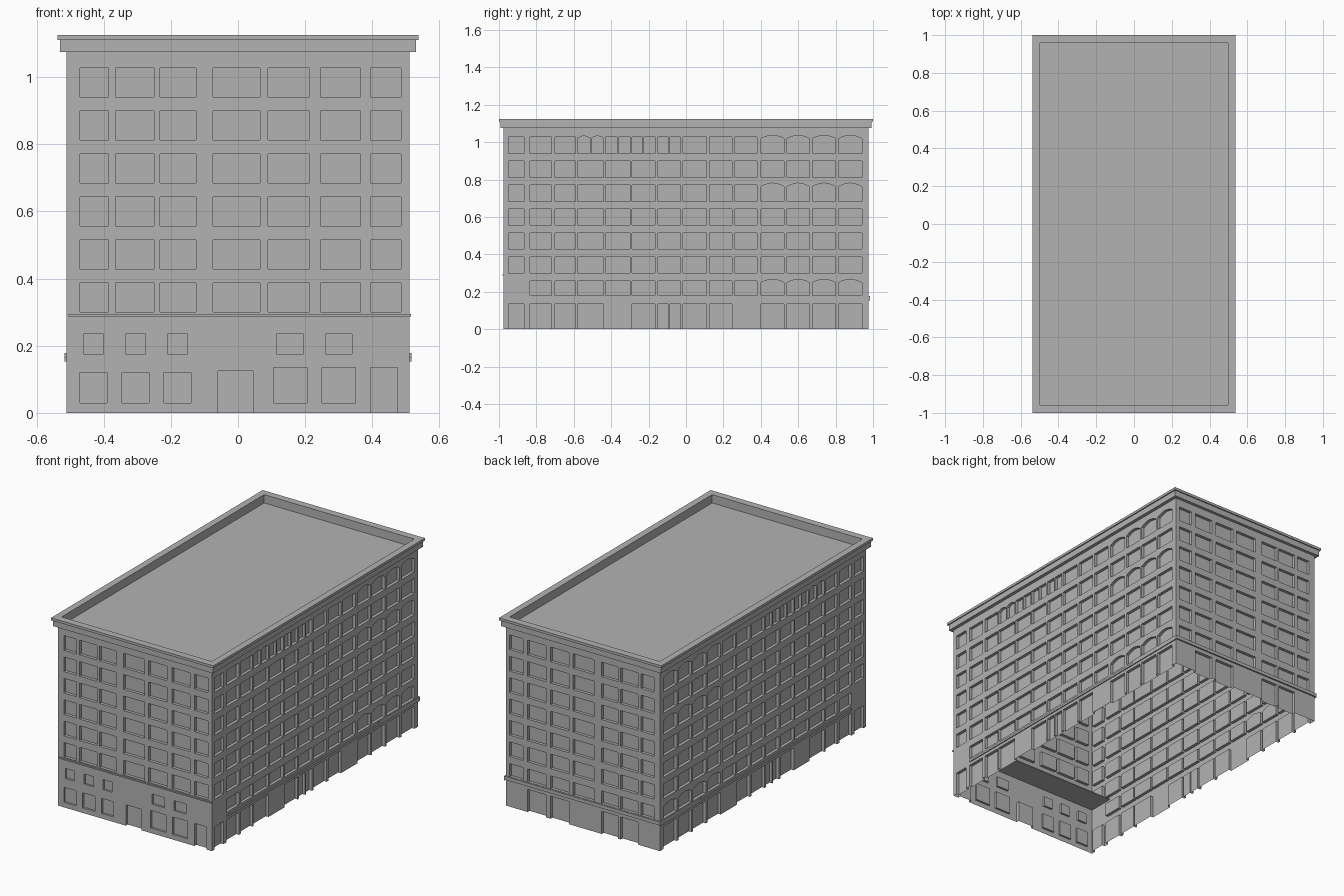
import bpy
import bmesh
import math

cube = bpy.data.objects.get("Cube")
if cube:
    bpy.data.objects.remove(cube, do_unlink=True)

HALF_X, HALF_Y, ROOF = 0.51, 0.975, 1.075
RECESS = 0.018

stone = bpy.data.materials.new("grey stone")
stone.use_nodes = True
grey = (0.45, 0.45, 0.45, 1)
stone.diffuse_color = grey
stone.node_tree.nodes["Principled BSDF"].inputs["Base Color"].default_value = grey


def finish(bm, name):
    bmesh.ops.recalc_face_normals(bm, faces=bm.faces[:])
    mesh = bpy.data.meshes.new(name)
    bm.to_mesh(mesh)
    bm.free()
    mesh.materials.append(stone)
    obj = bpy.data.objects.new(name, mesh)
    bpy.context.scene.collection.objects.link(obj)
    return obj


def add_prism(bm, near, far):
    """Close a solid between two matching outlines."""
    a = [bm.verts.new(p) for p in near]
    b = [bm.verts.new(p) for p in far]
    bm.faces.new(a)
    bm.faces.new(b[::-1])
    for i in range(len(a)):
        j = (i + 1) % len(a)
        bm.faces.new((a[j], a[i], b[i], b[j]))


def box(name, x0, x1, y0, y1, z0, z1):
    bm = bmesh.new()
    outline = [(x0, y0), (x1, y0), (x1, y1), (x0, y1)]
    add_prism(bm, [(x, y, z0) for x, y in outline], [(x, y, z1) for x, y in outline])
    return finish(bm, name)


def ring(name, hx, hy, ix, iy, z0, z1):
    """Rectangular frame around the roof."""
    bm = bmesh.new()
    corners = [(-1, -1), (1, -1), (1, 1), (-1, 1)]
    loops = [[bm.verts.new((sx * x, sy * y, z)) for sx, sy in corners]
             for x, y, z in ((hx, hy, z0), (hx, hy, z1), (ix, iy, z1), (ix, iy, z0))]
    for k in range(4):
        a, b = loops[k], loops[(k + 1) % 4]
        for i in range(4):
            j = (i + 1) % 4
            bm.faces.new((a[i], a[j], b[j], b[i]))
    return finish(bm, name)


def cut(bm, wall, u0, u1, z0, z1, arch=0, depth=RECESS):
    """Add one opening to the cutter, optionally with an arched head."""
    outline = [(u0, z0), (u1, z0), (u1, z1)]
    if arch:
        steps = 6
        for i in range(1, steps):
            t = i / steps
            outline.append((u1 + (u0 - u1) * t, z1 + arch * math.sin(math.pi * t)))
    outline.append((u0, z1))
    axis, sign = wall

    def place(d):
        if axis == "x":
            return [(sign * (HALF_X + d), u, z) for u, z in outline]
        return [(u, sign * (HALF_Y + d), z) for u, z in outline]
    add_prism(bm, place(-depth), place(0.02))


# Window layout
FRONT, BACK = ("y", -1), ("y", 1)
SIDES = [("x", 1), ("x", -1)]
end_cols = [(-.47, -.385), (-.365, -.25), (-.233, -.125), (-.075, .065),
            (.09, .213), (.245, .365), (.395, .485)]
side_cols = [(-.95, -.865), (-.835, -.72), (-.70, -.59), (-.58, -.44), (-.43, -.30),
             (-.29, -.165), (-.15, -.03), (-.015, .11), (.125, .245), (.26, .38),
             (.40, .525), (.54, .66), (.675, .80), (.815, .94)]
rows = [(0.94 - 0.128 * i, 1.027 - 0.128 * i) for i in range(6)]
low_row = (0.18, 0.257)
cutter_bm = bmesh.new()

# Front and back upper windows
for wall in (FRONT, BACK):
    for u0, u1 in end_cols:
        for z0, z1 in rows:
            cut(cutter_bm, wall, u0, u1, max(z0, 0.297), z1)
for i, (u0, u1) in enumerate(end_cols):
    cut(cutter_bm, BACK, u0, u1, *low_row)
    if i in (1, 2, 4, 5):
        cut(cutter_bm, BACK, u0, u1, -0.05, 0.135)

# Side windows: arched at the rear, paired near the middle of the top row
for wall in SIDES:
    for c, (u0, u1) in enumerate(side_cols):
        levels = rows + ([low_row] if c else [])
        for r, (z0, z1) in enumerate(levels):
            if c >= 10 and r in (0, 2, 6):
                cut(cutter_bm, wall, u0, u1, z0, z1 - 0.008, 0.018)
            elif r == 0 and 3 <= c <= 6:
                mid = (u0 + u1) / 2
                arch = 0.012 if c == 3 else 0
                cut(cutter_bm, wall, u0, mid - 0.004, z0, z1 - arch / 2, arch)
                cut(cutter_bm, wall, mid + 0.004, u1, z0, z1 - arch / 2, arch)
            else:
                cut(cutter_bm, wall, u0, u1, max(z0, 0.292), z1) if r < 6 else \
                    cut(cutter_bm, wall, u0, u1, z0, z1)
        # Shop openings at street level
        if c == 6:
            mid = (u0 + u1) / 2
            cut(cutter_bm, wall, u0, mid - 0.004, -0.05, 0.135)
            cut(cutter_bm, wall, mid + 0.004, u1, -0.05, 0.135)
        elif c not in (4, 9):
            cut(cutter_bm, wall, u0, u1, -0.05, 0.135)

# Front ground floor: doors and two rows of small windows
cut(cutter_bm, FRONT, -.06, .045, -0.05, 0.125)
cut(cutter_bm, FRONT, .395, .475, -0.05, 0.135)
for u0, u1, top in ((-.47, -.39, .12), (-.345, -.265, .12), (-.22, -.14, .12),
                    (.105, .205, .135), (.25, .35, .135)):
    cut(cutter_bm, FRONT, u0, u1, 0.03, top, depth=0.012)
    cut(cutter_bm, FRONT, u0 + 0.01, u1 - 0.01, 0.175, 0.235, depth=0.012)

# Carve the openings into the body
cutter = finish(cutter_bm, "window_cutter")
cutter.hide_render = True
body = box("building_walls", -HALF_X, HALF_X, -HALF_Y, HALF_Y, 0, ROOF)
mod = body.modifiers.new("openings", "BOOLEAN")
mod.operation = "DIFFERENCE"
mod.solver = "EXACT"
mod.object = cutter
bpy.context.view_layer.update()
graph = bpy.context.evaluated_depsgraph_get()
carved = bpy.data.meshes.new_from_object(body.evaluated_get(graph))
body.modifiers.clear()
body.data = carved
bpy.data.objects.remove(cutter, do_unlink=True)

# Open the underside so the shell is hollow
bm = bmesh.new()
bm.from_mesh(carved)
floor = [f for f in bm.faces if all(abs(v.co.z) < 0.001 for v in f.verts)]
bmesh.ops.delete(bm, geom=floor, context="FACES")
bm.to_mesh(carved)
bm.free()

# Roof cornice and parapet
ring("cornice_lower", 0.53, 0.993, 0.497, 0.957, ROOF, 1.11)
ring("cornice_cap", 0.537, 1.0, 0.497, 0.957, 1.11, 1.125)

# Ledges above the street level
for sign, label in ((1, "left"), (-1, "right")):
    inner, outer = sign * HALF_X, sign * 0.516
    box(label + "_ledge", min(inner, outer), max(inner, outer), -0.83, 0.984, 0.153, 0.166)
    box(label + "_rear_ledge", min(inner, outer), max(inner, outer), 0.6, 0.984, 0.166, 0.178)
box("back_ledge", -0.516, 0.516, HALF_Y, 0.984, 0.158, 0.178)
box("front_ledge", -0.505, 0.515, -0.982, -HALF_Y, 0.287, 0.295)

# Ceiling of the entrance hall
box("entrance_ceiling", -0.508, 0.508, -0.974, -0.82, 0.282, 0.288)
